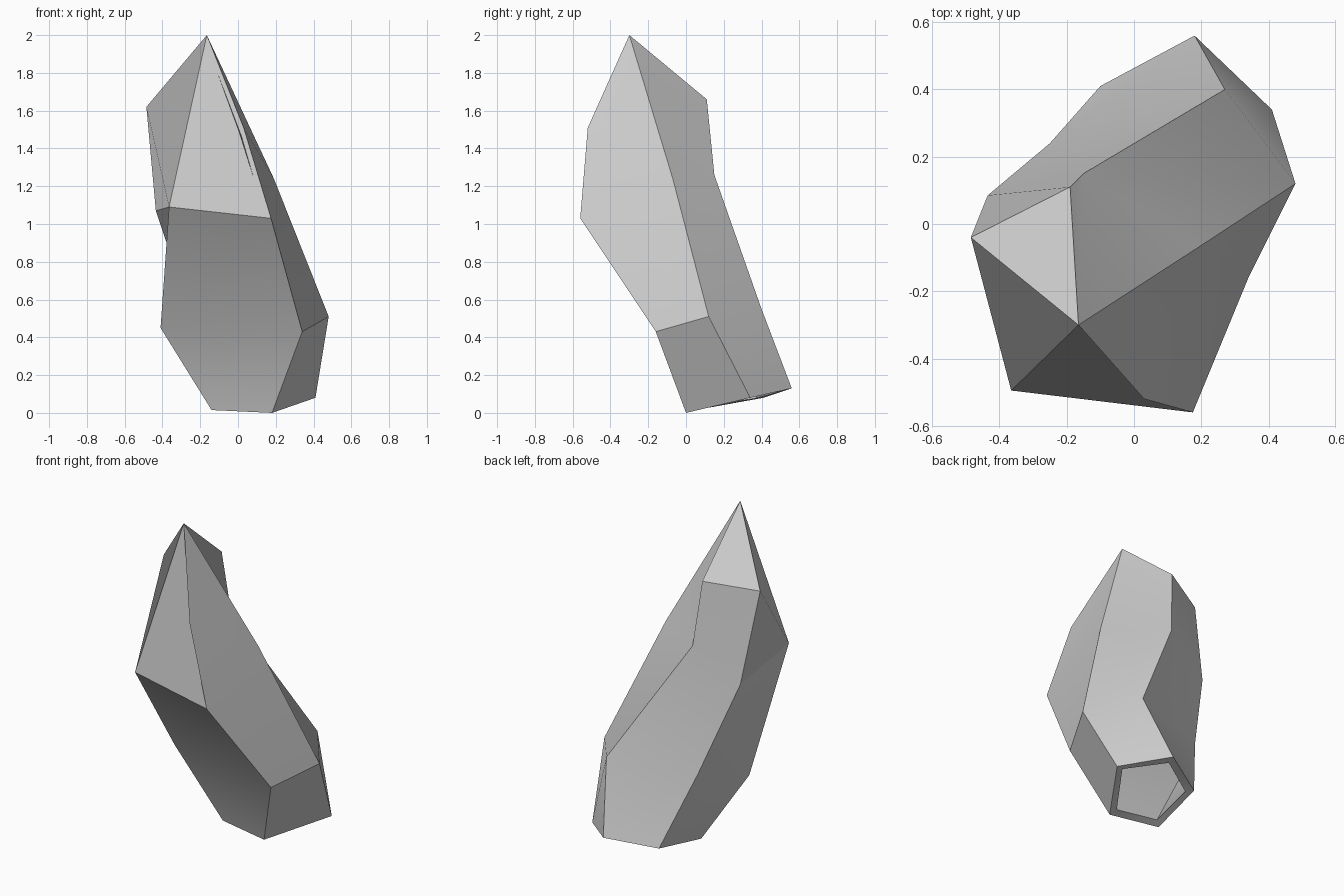
import bpy, bmesh

if "Cube" in bpy.data.objects:
    bpy.data.objects.remove(bpy.data.objects["Cube"])

# Five-sided rings, bottom to shoulder (front right, front left, left, back, right)
RINGS = [
    [(0.18, 0.00, 0.00), (-0.14, 0.05, 0.015), (-0.10, 0.41, 0.08), (0.18, 0.56, 0.13), (0.41, 0.34, 0.08)],
    [(0.34, -0.16, 0.43), (-0.41, -0.04, 0.45), (-0.25, 0.24, 0.52), (0.27, 0.40, 0.55), (0.48, 0.12, 0.51)],
    [(0.175, -0.56, 1.03), (-0.365, -0.495, 1.09), (-0.435, 0.085, 1.07), (-0.15, 0.15, 1.26), (0.19, -0.07, 1.24)],
]
APEX = (-0.165, -0.30, 2.0)
CREST = [(0.03, -0.52, 1.51), (-0.485, -0.04, 1.62), (-0.19, 0.11, 1.66)]

bm = bmesh.new()
rings = [[bm.verts.new(p) for p in r] for r in RINGS]

# Faceted side walls
for lo, hi in zip(rings, rings[1:]):
    for i in range(5):
        j = (i + 1) % 5
        bm.faces.new((lo[j], lo[i], hi[i], hi[j]))

# Pointed tip
fr, fl, le, ba, ri = rings[-1]
apex = bm.verts.new(APEX)
ridge, left, back = [bm.verts.new(p) for p in CREST]
for f in ((fr, ridge, apex, fl), (fl, apex, left, le), (le, left, back, ba),
          (left, apex, back), (ba, back, apex, ri), (ri, apex, ridge, fr)):
    bm.faces.new(f)
bmesh.ops.recalc_face_normals(bm, faces=bm.faces)
# Make sure the open shell faces outward
low = max(bm.faces, key=lambda f: f.calc_center_median().x)
if low.normal.x < 0:
    bmesh.ops.reverse_faces(bm, faces=bm.faces)

mesh = bpy.data.meshes.new("crystal_shell")
bm.to_mesh(mesh)
bm.free()
obj = bpy.data.objects.new("crystal_shell", mesh)
bpy.context.collection.objects.link(obj)

# Hollow wall, open at the base
wall = obj.modifiers.new("wall", 'SOLIDIFY')
wall.thickness = 0.05
wall.offset = -1

bpy.context.view_layer.objects.active = obj
obj.select_set(True)
bpy.ops.object.modifier_apply(modifier="wall")
bpy.ops.object.shade_smooth_by_angle(angle=0.52)
